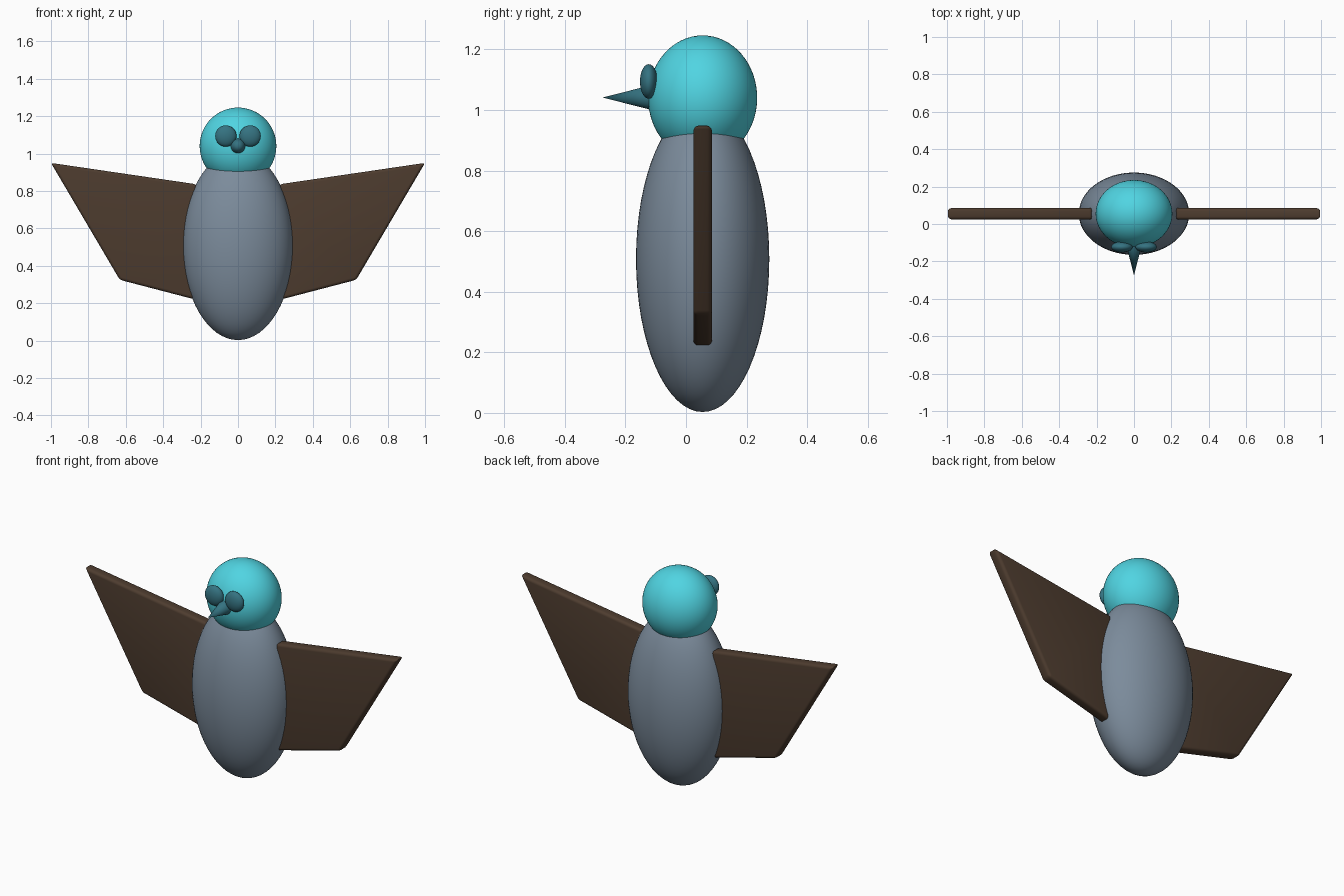
import bpy, bmesh, math

if "Cube" in bpy.data.objects:
    bpy.data.objects.remove(bpy.data.objects["Cube"])

YC = 0.055  # shared centre plane of body, head and wings


def material(name, rgb):
    m = bpy.data.materials.new(name)
    m.diffuse_color = (*rgb, 1)
    m.use_nodes = True
    m.node_tree.nodes["Principled BSDF"].inputs["Base Color"].default_value = m.diffuse_color
    return m


slate = material("slate", (0.20, 0.26, 0.33))
cyan = material("cyan", (0.08, 0.66, 0.76))
teal = material("teal", (0.035, 0.17, 0.22))
brown = material("brown", (0.075, 0.045, 0.028))


def ellipsoid(name, centre, radii, mat, segs=64, rings=32):
    bpy.ops.mesh.primitive_uv_sphere_add(segments=segs, ring_count=rings, radius=1, location=centre)
    ob = bpy.context.object
    ob.name = name
    ob.scale = radii
    bpy.ops.object.transform_apply(location=False, rotation=False, scale=True)
    bpy.ops.object.shade_smooth()
    ob.data.materials.append(mat)
    return ob


# Body and head
ellipsoid("body", (0, YC, 0.508), (0.295, 0.22, 0.505), slate)
ellipsoid("head", (0, YC, 1.04), (0.205, 0.18, 0.206), cyan)

# Beak
bpy.ops.mesh.primitive_cone_add(vertices=32, radius1=0.04, radius2=0, depth=0.157,
                                location=(0, -0.1965, 1.041), rotation=(math.pi / 2, 0, 0))
beak = bpy.context.object
beak.name = "beak"
beak.data.materials.append(teal)
bpy.ops.object.shade_smooth_by_angle(angle=math.radians(40))

# Wing outline in x and z, from the inner top corner outwards
OUTLINE = [(0.222, 0.836), (1.0, 0.95), (0.632, 0.325), (0.222, 0.218)]


def wing(name, side):
    bm = bmesh.new()
    face = bm.faces.new([bm.verts.new((side * x, YC - 0.031, z)) for x, z in OUTLINE])
    ext = bmesh.ops.extrude_face_region(bm, geom=[face])
    verts = [g for g in ext["geom"] if isinstance(g, bmesh.types.BMVert)]
    bmesh.ops.translate(bm, verts=verts, vec=(0, 0.062, 0))
    bmesh.ops.recalc_face_normals(bm, faces=bm.faces)
    me = bpy.data.meshes.new(name)
    bm.to_mesh(me)
    bm.free()
    me.materials.append(brown)
    ob = bpy.data.objects.new(name, me)
    bpy.context.collection.objects.link(ob)
    # Rounded rim
    bev = ob.modifiers.new("rim", 'BEVEL')
    bev.width = 0.016
    bev.segments = 4
    bpy.ops.object.select_all(action='DESELECT')
    ob.select_set(True)
    bpy.context.view_layer.objects.active = ob
    bpy.ops.object.modifier_apply(modifier="rim")
    bpy.ops.object.shade_smooth_by_angle(angle=math.radians(40))


# Eyes and wings on both sides
for label, side in (("left", -1), ("right", 1)):
    ellipsoid(label + "_eye", (side * 0.065, -0.123, 1.094), (0.057, 0.029, 0.057), teal, 32, 16)
    wing(label + "_wing", side)
